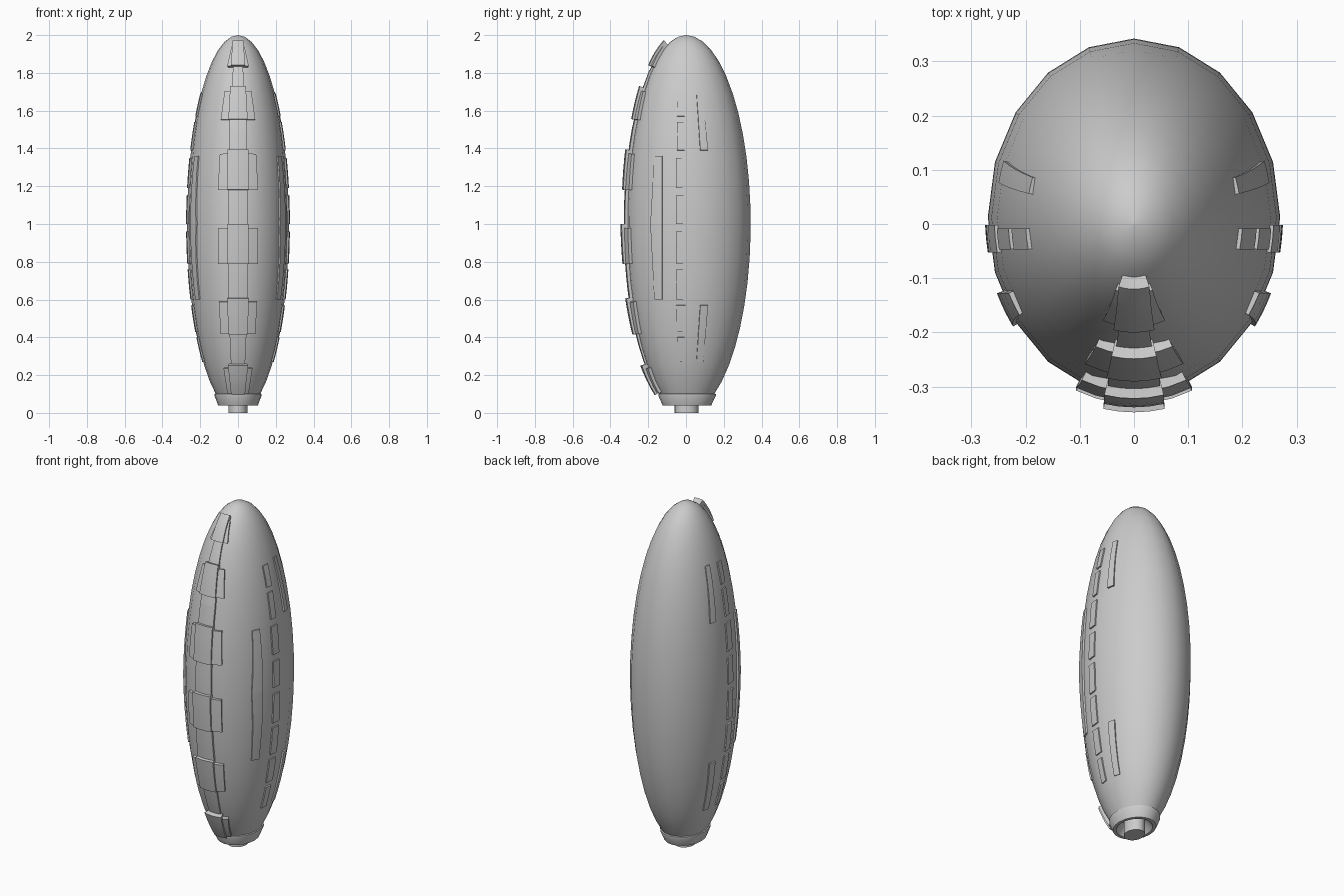
import bpy, math
from mathutils import Vector

if "Cube" in bpy.data.objects:
    bpy.data.objects.remove(bpy.data.objects["Cube"])

A, B, YC, N = 0.27, 0.33, 0.0125, 20   # hull half-widths, y shift, sides


def finish(name, verts, faces, angle=30):
    mesh = bpy.data.meshes.new(name)
    mesh.from_pydata(verts, [], faces)
    ob = bpy.data.objects.new(name, mesh)
    bpy.context.collection.objects.link(ob)
    bpy.context.view_layer.objects.active = ob
    bpy.ops.object.select_all(action='DESELECT')
    ob.select_set(True)
    bpy.ops.object.mode_set(mode='EDIT')
    bpy.ops.mesh.select_all(action='SELECT')
    bpy.ops.mesh.normals_make_consistent(inside=False)
    bpy.ops.object.mode_set(mode='OBJECT')
    bpy.ops.object.shade_smooth_by_angle(angle=math.radians(angle))
    return ob


def lathe(name, profile, angle=30):
    """Elliptical lathe of (scale, z) points, closed at both ends."""
    verts, faces = [], []
    for s, z in profile:
        for i in range(N):
            t = 2 * math.pi * i / N
            verts.append((A * s * math.cos(t), YC * s + B * s * math.sin(t), z))
    for r in range(len(profile) - 1):
        for i in range(N):
            j = (i + 1) % N
            faces.append((r * N + i, r * N + j, (r + 1) * N + j, (r + 1) * N + i))
    faces += [tuple(range(N)), tuple(range((len(profile) - 1) * N, len(profile) * N))]
    return finish(name, verts, faces, angle)


def on_hull(side, u, z, off):
    """Point on the hull at height z, seen from the front (u=x) or a side (u=y)."""
    s = math.sqrt(max(0.0, 1 - (z - 1) ** 2))
    yc = YC * s
    if side == 0:
        x, y = u, yc - B * math.sqrt(max(0, s * s - (u / A) ** 2))
    else:
        y, x = u, side * A * math.sqrt(max(0, s * s - ((u - yc) / B) ** 2))
    n = Vector((x / A ** 2, (y - yc) / B ** 2, z - 1)).normalized()
    return Vector((x, y, z)) + n * off


def plate(name, side, top, bottom, off_top, off_bottom, nu=4, nv=4, deep=-0.02):
    """Curved slab; top/bottom = (u0, u1, z)."""
    verts, faces = [], []
    for layer in (0, 1):
        for j in range(nv + 1):
            v = j / nv
            u0, u1, z = (a + (b - a) * v for a, b in zip(top, bottom))
            for i in range(nu + 1):
                off = deep if layer else off_top + (off_bottom - off_top) * v
                verts.append(on_hull(side, u0 + (u1 - u0) * i / nu, z, off))
    w, k = nu + 1, (nu + 1) * (nv + 1)
    for j in range(nv):
        for i in range(nu):
            a = j * w + i
            q = (a, a + 1, a + w + 1, a + w)
            faces += [q, tuple(p + k for p in reversed(q))]
    rim = ([i for i in range(w)] + [j * w + nu for j in range(1, nv + 1)]
           + [nv * w + i for i in range(nu - 1, -1, -1)]
           + [j * w for j in range(nv - 1, 0, -1)])
    for a, b in zip(rim, rim[1:] + rim[:1]):
        faces.append((a, b, b + k, a + k))
    return finish(name, verts, faces)


# Hull
t0 = math.acos(-0.9)
rings = [t0 * i / 20 for i in range(20, 0, -1)]
lathe("hull", [(math.sin(t), 1 + math.cos(t)) for t in rings] + [(0.002, 2.0)])

# Base collar with hollow underside, and nozzle
lathe("base_collar", [(0.2, 0.09), (0.25, 0.075), (0.33, 0.04), (0.39, 0.04),
                      (0.46, 0.09), (0.46, 0.1), (0.3, 0.12)])
lathe("nozzle", [(0.19, 0), (0.19, 0.1)])

# Front spine running under the plates
plate("front_spine", 0, (-0.02, 0.02, 1.9), (-0.045, 0.045, 1.5), 0.008, 0.012)
plate("front_spine_middle", 0, (-0.045, 0.045, 1.5), (-0.05, 0.05, 0.6), 0.012, 0.012, nv=12)
plate("front_spine_lower", 0, (-0.05, 0.05, 0.6), (-0.03, 0.03, 0.12), 0.012, 0.004, nv=6)

# Front scales: top z, bottom z, centre half-widths, wing half-widths
scales = [(1.95, 1.83, 0.022, 0.032, 0.03, 0.052),
          (1.72, 1.55, 0.035, 0.045, 0.065, 0.085),
          (1.39, 1.18, 0.048, 0.050, 0.09, 0.10),
          (1.00, 0.79, 0.050, 0.050, 0.10, 0.10),
          (0.61, 0.42, 0.050, 0.045, 0.095, 0.085),
          (0.26, 0.11, 0.045, 0.030, 0.07, 0.05)]
for n, (zt, zb, ct, cb, wt, wb) in enumerate(scales):
    plate(f"front_scale_{n}", 0, (-ct, ct, zt), (-cb, cb, zb), 0.03, 0.026)
    plate(f"front_scale_wings_{n}", 0, (-wt, wt, zt - 0.02), (-wb, wb, zb), 0.015, 0.015, nu=6)

# Side strips, mirrored left and right
ports = [(1.69, 1.57), (1.54, 1.39), (1.35, 1.19), (1.15, 1.0),
         (0.96, 0.79), (0.76, 0.6), (0.57, 0.43), (0.4, 0.27)]
for side in (-1, 1):
    tag = "right" if side > 0 else "left"
    for n, (zt, zb) in enumerate(ports):
        h = 0.025 if 0.5 < zt < 1.5 else 0.019
        plate(f"side_port_{tag}_{n}", side, (-0.027 - h, -0.027 + h, zt),
              (-0.027 - h, -0.027 + h, zb), 0.005, 0.005, nu=2)
    plate(f"long_strip_{tag}_upper", side, (-0.165, -0.125, 1.36), (-0.185, -0.125, 1.0), 0.006, 0.008)
    plate(f"long_strip_{tag}_lower", side, (-0.185, -0.125, 1.0), (-0.165, -0.125, 0.6), 0.008, 0.006)
    plate(f"rear_strip_{tag}_upper", side, (0.055, 0.085, 1.7), (0.075, 0.115, 1.39), 0.005, 0.007)
    plate(f"rear_strip_{tag}_lower", side, (0.075, 0.115, 0.57), (0.055, 0.09, 0.27), 0.007, 0.005)
